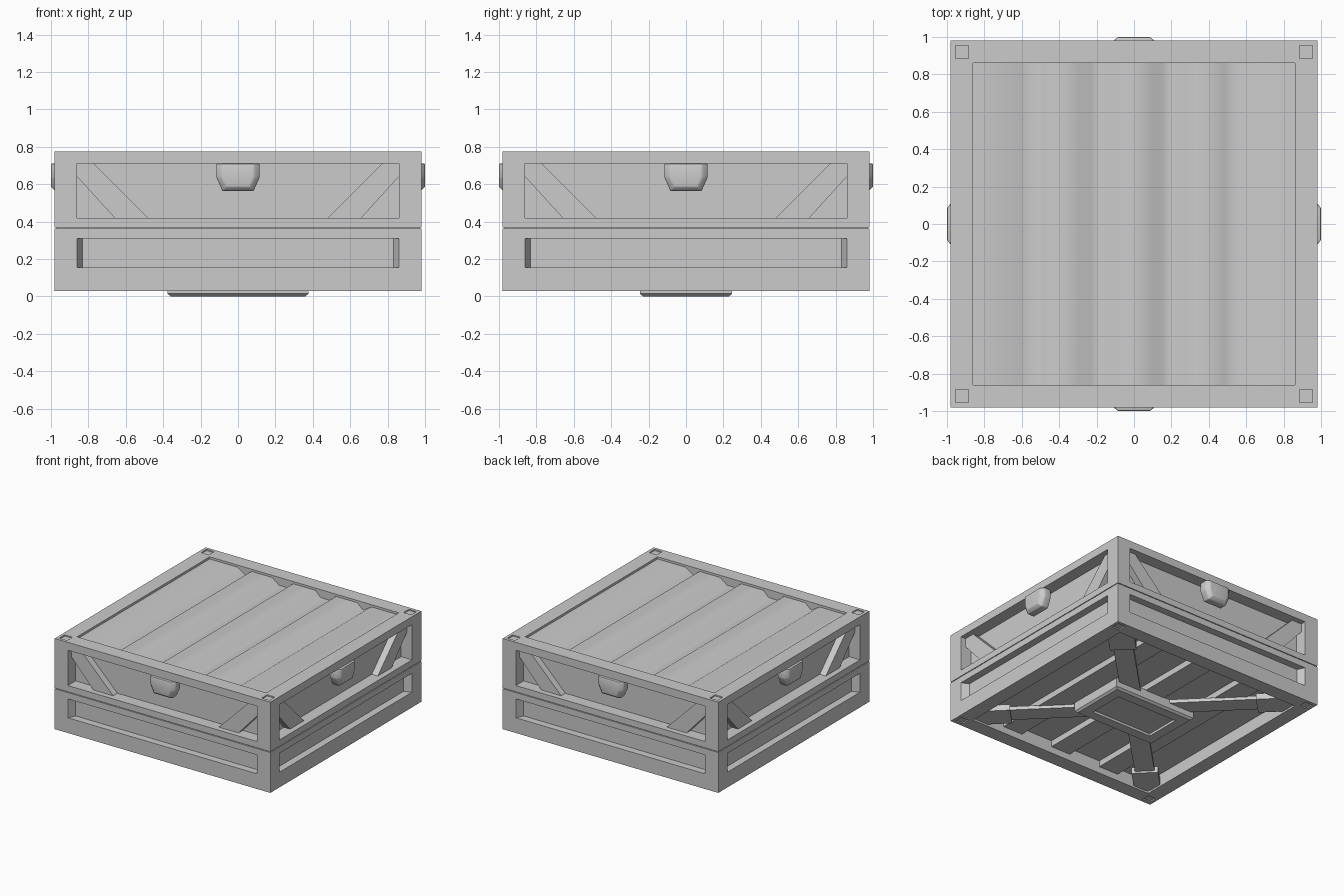
import bpy, bmesh
from math import pi, radians
from mathutils import Matrix

if "Cube" in bpy.data.objects:
    bpy.data.objects.remove(bpy.data.objects["Cube"], do_unlink=True)

GREY = (0.6, 0.6, 0.6, 1)
metal = bpy.data.materials.new("light_grey_metal")
metal.use_nodes = True
metal.diffuse_color = GREY
metal.node_tree.nodes["Principled BSDF"].inputs["Base Color"].default_value = GREY

OUT, WIN = 0.98, 0.86          # half width of the case and of its openings
BASE, SEAM, TOP = 0.03, 0.365, 0.775
PANEL = 0.88                   # distance of the window panels from the centre


def add_object(name, bm):
    bmesh.ops.recalc_face_normals(bm, faces=bm.faces[:])
    mesh = bpy.data.meshes.new(name)
    bm.to_mesh(mesh)
    bm.free()
    mesh.materials.append(metal)
    obj = bpy.data.objects.new(name, mesh)
    bpy.context.collection.objects.link(obj)
    return obj


def loft(name, sections, matrix=None, bevel=0):
    """Closed solid through a list of equal-length point loops."""
    bm = bmesh.new()
    loops = [[bm.verts.new(p) for p in s] for s in sections]
    n = len(loops[0])
    bm.faces.new(loops[0])
    bm.faces.new(loops[-1])
    for a, b in zip(loops, loops[1:]):
        for i in range(n):
            j = (i + 1) % n
            bm.faces.new((a[i], a[j], b[j], b[i]))
    if bevel:
        bmesh.ops.bevel(bm, geom=bm.edges[:], offset=bevel, segments=2,
                        profile=0.5, affect='EDGES')
    if matrix:
        bm.transform(matrix)
    return add_object(name, bm)


def rect(x0, x1, y0, y1, z):
    return [(x0, y0, z), (x1, y0, z), (x1, y1, z), (x0, y1, z)]


def box(name, x, y, z, matrix=None):
    return loft(name, [rect(*x, *y, z[0]), rect(*x, *y, z[1])], matrix)


def cut(target, cutter):
    mod = target.modifiers.new("cut", 'BOOLEAN')
    mod.operation, mod.solver, mod.object = 'DIFFERENCE', 'EXACT', cutter
    bpy.context.view_layer.objects.active = target
    bpy.ops.object.modifier_apply(modifier=mod.name)
    bpy.data.objects.remove(cutter, do_unlink=True)


def smooth(obj, angle):
    bpy.ops.object.select_all(action='DESELECT')
    obj.select_set(True)
    bpy.context.view_layer.objects.active = obj
    bpy.ops.object.shade_smooth_by_angle(angle=radians(angle))


sides = [Matrix.Rotation(i * pi / 2, 4, 'Z') for i in range(4)]
corners = [Matrix.Rotation(i * pi / 2 + pi / 4, 4, 'Z') for i in range(4)]
side_names = ["front", "left", "back", "right"]
corner_names = ["back_left", "back_right", "front_right", "front_left"]

# Two-part case with a thin, shallow seam
full, hole = (-OUT, OUT), (-WIN, WIN)
lower = box("lower_case", full, full, (BASE, SEAM - 0.003))
upper = box("upper_case", full, full, (SEAM + 0.003, TOP))
core = (-0.97, 0.97)
box("seam_core", core, core, (SEAM - 0.02, SEAM + 0.02))

# Roof and floor openings
cut(upper, box("roof_cutter", hole, hole, (0.69, 1)))
cut(lower, box("floor_cutter", hole, hole, (-0.1, 0.15)))

for m in sides:
    # Deep upper window
    cut(upper, box("window_cutter", hole, (-1.1, -PANEL), (0.42, 0.71), m))
    # Shallow lower groove with sloping ends
    outer = [(-WIN, -OUT, 0.155), (WIN, -OUT, 0.155), (WIN, -OUT, 0.31), (-WIN, -OUT, 0.31)]
    front = [(x, -1.1, z) for x, y, z in outer]
    inner = [(x * 0.967, -0.92, z) for x, y, z in outer]
    cut(lower, loft("groove_cutter", [front, outer, inner], m))
    # Square stacking sockets in the corners
    sock = (0.885, 0.955)
    cut(upper, box("socket_cutter", sock, sock, (TOP - 0.01, 1), m))
    cut(lower, box("socket_cutter", sock, sock, (-0.1, BASE + 0.01), m))

for name, m in zip(side_names, sides):
    # Slanted braces in the upper window
    for tag, s in (("a", -1), ("b", 1)):
        shape = [(0.77, 0.71), (0.48, 0.42), (0.66, 0.42), (0.86, 0.64), (0.86, 0.71)]
        loft(f"{name}_brace_{tag}",
             [[(s * x, y, z) for x, z in shape] for y in (-0.935, 0.005 - PANEL)], m)

    # Tapered latch
    def latch_loop(y, k, low):
        pts = [(-0.115, 0.71), (-0.115, 0.635), (-0.083, low),
               (0.083, low), (0.115, 0.635), (0.115, 0.71)]
        return [(x * k, y, z) for x, z in pts]
    latch = loft(f"{name}_latch",
                 [latch_loop(-0.915, 1, 0.563), latch_loop(-0.975, 1, 0.563),
                  latch_loop(-1.0, 0.74, 0.585)], m, bevel=0.006)
    smooth(latch, 35)


# Roof sheet: high flats and ridges separated by shallow valleys
def sheet(name, half, up):
    xs = [(-x, z) for x, z in reversed(half)] + half
    bm = bmesh.new()
    rows = [[bm.verts.new((x, y, z)) for x, z in xs] for y in hole]
    for i in range(len(xs) - 1):
        bm.faces.new((rows[0][i], rows[0][i + 1], rows[1][i + 1], rows[1][i]))
    obj = add_object(name, bm)
    if (obj.data.polygons[0].normal.z > 0) != up:
        obj.data.flip_normals()
    return obj


HIGH, LOW = 0.757, 0.71
roof = sheet("roof_sheet", [(0.1, HIGH), (0.15, LOW), (0.23, LOW), (0.29, HIGH),
                            (0.48, HIGH), (0.535, LOW), (0.61, HIGH), (WIN, HIGH)], True)
smooth(roof, 75)

# Flat floor with boxy ribs underneath
box("floor_panel", hole, hole, (0.135, 0.155))
for name, x in (("right", -0.47), ("middle", 0), ("left", 0.47)):
    box(f"{name}_floor_rib", (x - 0.09, x + 0.09), hole, (0.085, 0.14))

# Diagonal underside arms with wider end caps
for name, m in zip(corner_names, corners):
    box(f"{name}_arm", (0.2, 1.15), (-0.075, 0.075), (0.06, 0.09), m)
    box(f"{name}_arm_cap", (0.93, 1.2), (-0.1, 0.1), (0.045, 0.095), m)

# Raised central foot with a recessed middle
foot = loft("central_foot", [rect(-0.36, 0.36, -0.23, 0.23, 0),
                             rect(-0.377, 0.377, -0.247, 0.247, 0.015),
                             rect(-0.377, 0.377, -0.247, 0.247, 0.09)])
cut(foot, box("foot_cutter", (-0.28, 0.28), (-0.15, 0.15), (-0.1, 0.02)))
